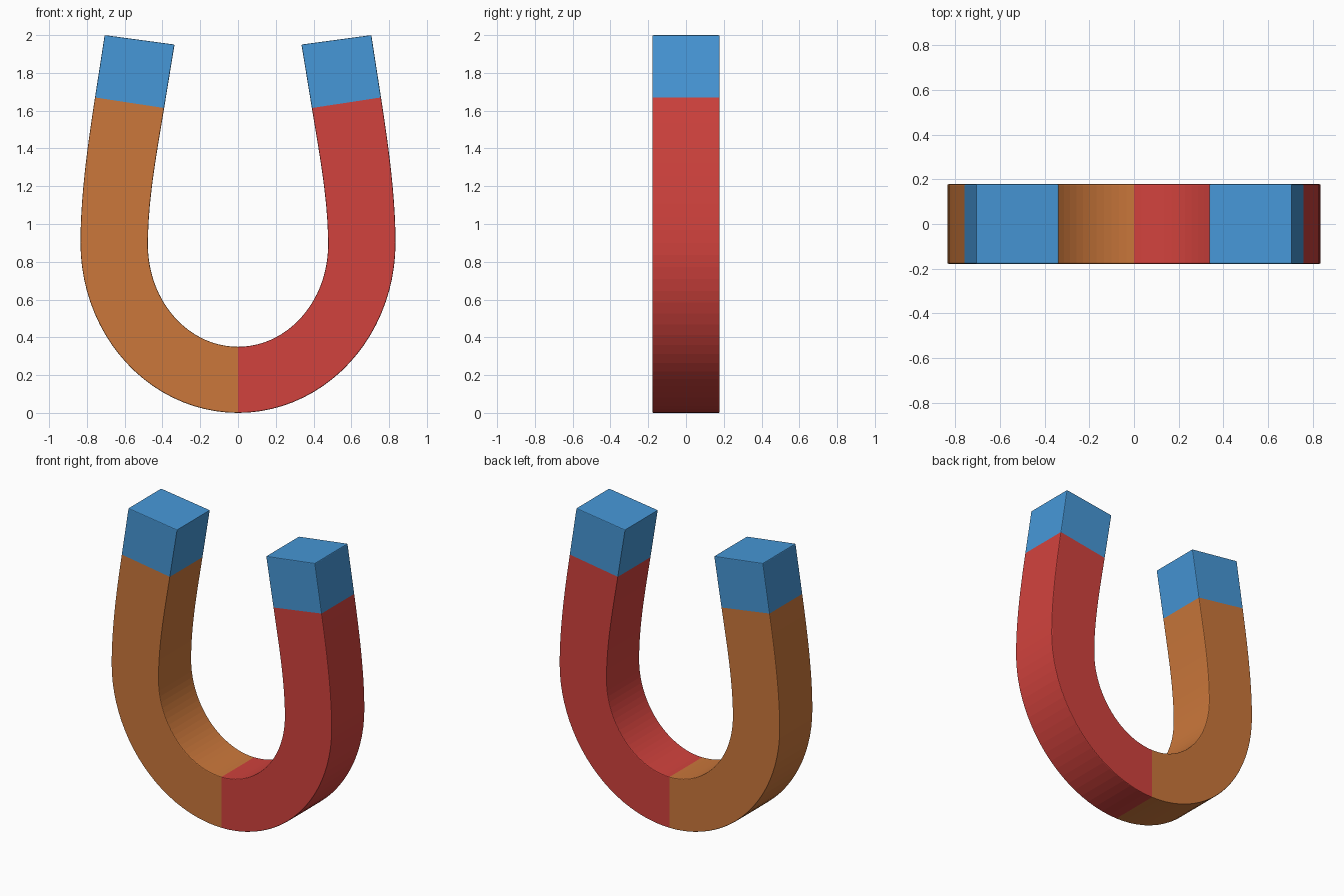
import bpy, bmesh
from math import sin, cos, pi
from mathutils import Vector
from mathutils.geometry import interpolate_bezier

cube = bpy.data.objects.get("Cube")
if cube:
    bpy.data.objects.remove(cube)

HALF_DEPTH = 0.178
BEND_STEPS = 22
ARM_STEPS = 12


def material(name, color):
    mat = bpy.data.materials.new(name)
    mat.use_nodes = True
    mat.diffuse_color = (*color, 1)
    bsdf = mat.node_tree.nodes["Principled BSDF"]
    bsdf.inputs["Base Color"].default_value = (*color, 1)
    return mat


def half_outline(radius_x, low, centre, pull, arm_end, tip):
    """Elliptical bend, gently leaning arm, then the straight pole tip."""
    bend = []
    for i in range(BEND_STEPS):
        a = pi / 2 * i / BEND_STEPS
        bend.append(Vector((radius_x * sin(a), centre - (centre - low) * cos(a))))
    start, end, tip = Vector((radius_x, centre)), Vector(arm_end), Vector(tip)
    lean = (end - tip).normalized() * pull
    arm = interpolate_bezier(start, start + Vector((0, pull)), end + lean, end, ARM_STEPS)
    return bend + [Vector(p[:2]) for p in arm] + [tip]


def mirrored(half):
    return [Vector((-p.x, p.y)) for p in reversed(half[1:])] + half


outer = mirrored(half_outline(0.834, 0.0, 0.90, 0.25, (0.757, 1.67), (0.706, 2.0)))
inner = mirrored(half_outline(0.477, 0.35, 0.89, 0.24, (0.391, 1.614), (0.336, 1.95)))

# Horseshoe body: a square section swept from one pole to the other
bm = bmesh.new()
rings = []
for o, i in zip(outer, inner):
    rings.append([bm.verts.new((p.x, y, p.y)) for p, y in
                  ((o, -HALF_DEPTH), (i, -HALF_DEPTH), (i, HALF_DEPTH), (o, HALF_DEPTH))])

last = len(rings) - 2
for n, (a, b) in enumerate(zip(rings, rings[1:])):
    # Blue pole tips, orange right half, red left half
    slot = 2 if n in (0, last) else (0 if n < len(rings) // 2 else 1)
    for k in range(4):
        m = (k + 1) % 4
        bm.faces.new((a[k], a[m], b[m], b[k])).material_index = slot
for ring in (rings[0], rings[-1]):
    bm.faces.new(ring).material_index = 2
bmesh.ops.recalc_face_normals(bm, faces=bm.faces)

mesh = bpy.data.meshes.new("horseshoe_magnet")
bm.to_mesh(mesh)
bm.free()
for mat in (material("orange paint", (0.60, 0.187, 0.044)),
            material("red paint", (0.64, 0.055, 0.047)),
            material("blue pole", (0.062, 0.31, 0.68))):
    mesh.materials.append(mat)

magnet = bpy.data.objects.new("horseshoe_magnet", mesh)
bpy.context.collection.objects.link(magnet)

# Slightly softened corners
bevel = magnet.modifiers.new("soft corners", "BEVEL")
bevel.width = 0.005
bevel.segments = 2
bevel.limit_method = "ANGLE"
bevel.angle_limit = pi / 4
